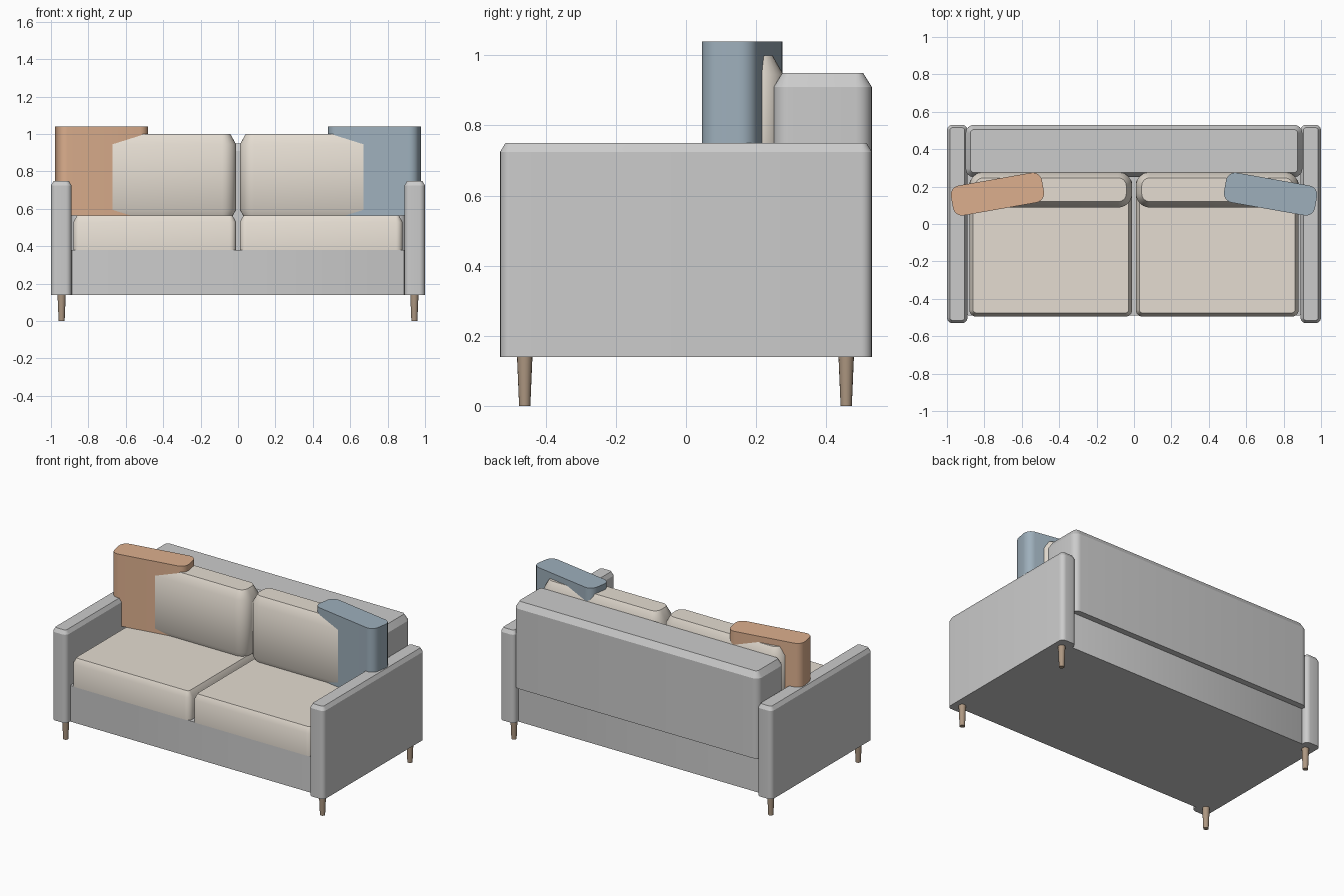
import bpy, bmesh
from math import cos, sin, pi, radians

if "Cube" in bpy.data.objects:
    bpy.data.objects.remove(bpy.data.objects["Cube"])


def material(name, rgb):
    m = bpy.data.materials.new(name)
    m.diffuse_color = (*rgb, 1)
    m.use_nodes = True
    m.node_tree.nodes["Principled BSDF"].inputs["Base Color"].default_value = m.diffuse_color
    return m


CREAM = material("cream_fabric", (0.78, 0.72, 0.64))
ORANGE = material("tan_fabric", (0.72, 0.43, 0.27))
BLUE = material("blue_fabric", (0.34, 0.43, 0.50))
WOOD = material("wood", (0.42, 0.31, 0.22))


def finish(name, bm, mat, loc=(0, 0, 0), turn=0):
    bmesh.ops.recalc_face_normals(bm, faces=bm.faces)
    me = bpy.data.meshes.new(name)
    bm.to_mesh(me)
    bm.free()
    ob = bpy.data.objects.new(name, me)
    bpy.context.collection.objects.link(ob)
    ob.location = loc
    ob.rotation_euler.z = turn
    if mat:
        me.materials.append(mat)
    bpy.ops.object.select_all(action='DESELECT')
    ob.select_set(True)
    bpy.context.view_layer.objects.active = ob
    bpy.ops.object.shade_smooth_by_angle(angle=radians(30))
    return ob


def slab(name, x, y, z, r, top=(0, 0), bottom=(0, 0), mat=None, turn=0, seg=6):
    """Rounded rectangle extruded in z; top/bottom = (inset, height) chamfers."""
    hx, hy = (x[1] - x[0]) / 2, (y[1] - y[0]) / 2
    levels = [(z[0] + bottom[1], 0), (z[1] - top[1], 0)]
    if bottom[1]:
        levels.insert(0, (z[0], bottom[0]))
    if top[1]:
        levels.append((z[1], top[0]))
    bm = bmesh.new()
    rings = []
    for h, inset in levels:
        ring = []
        rr = max(r - inset, 0.004)
        for q, (sx, sy) in enumerate([(1, 1), (-1, 1), (-1, -1), (1, -1)]):
            for i in range(seg + 1):
                a = (q + i / seg) * pi / 2
                ring.append(bm.verts.new((sx * (hx - inset - rr) + rr * cos(a),
                                          sy * (hy - inset - rr) + rr * sin(a), h)))
        rings.append(ring)
    n = len(rings[0])
    for lo, hi in zip(rings, rings[1:]):
        for i in range(n):
            j = (i + 1) % n
            bm.faces.new((lo[i], lo[j], hi[j], hi[i]))
    bm.faces.new(rings[0][::-1])
    bm.faces.new(rings[-1])
    return finish(name, bm, mat, (sum(x) / 2, sum(y) / 2, 0), turn)


# Frame: base and backrest
slab("base", (-0.89, 0.89), (-0.49, 0.49), (0.14, 0.38), 0.005, seg=2)
slab("backrest", (-0.90, 0.90), (0.25, 0.53), (0.38, 0.95), 0.045, top=(0.025, 0.04))

for side, s in (("left", -1), ("right", 1)):
    def span(a, b):
        return tuple(sorted((s * a, s * b)))

    # Arm
    slab(side + "_arm", span(0.89, 1.0), (-0.53, 0.53), (0.14, 0.75), 0.03, top=(0.015, 0.025))
    # Seat and back cushions
    slab(side + "_seat_cushion", span(0.01, 0.88), (-0.495, 0.25), (0.38, 0.565), 0.035,
         top=(0.02, 0.036), mat=CREAM)
    slab(side + "_back_cushion", span(0.01, 0.88), (0.088, 0.278), (0.54, 1.0), 0.075,
         top=(0.031, 0.055), bottom=(0.031, 0.055), mat=CREAM)
    # Angled throw pillow
    slab(side + "_pillow", span(0.483, 0.977), (0.079, 0.241), (0.565, 1.04), 0.05,
         mat=ORANGE if s < 0 else BLUE, turn=-s * radians(10))
    # Tapered legs
    for end, y in (("front", -0.46), ("back", 0.457)):
        bm = bmesh.new()
        bmesh.ops.create_cone(bm, cap_ends=True, segments=16, radius1=0.016, radius2=0.022, depth=0.14)
        finish(f"{end}_{side}_leg", bm, WOOD, (s * 0.943, y, 0.07))
